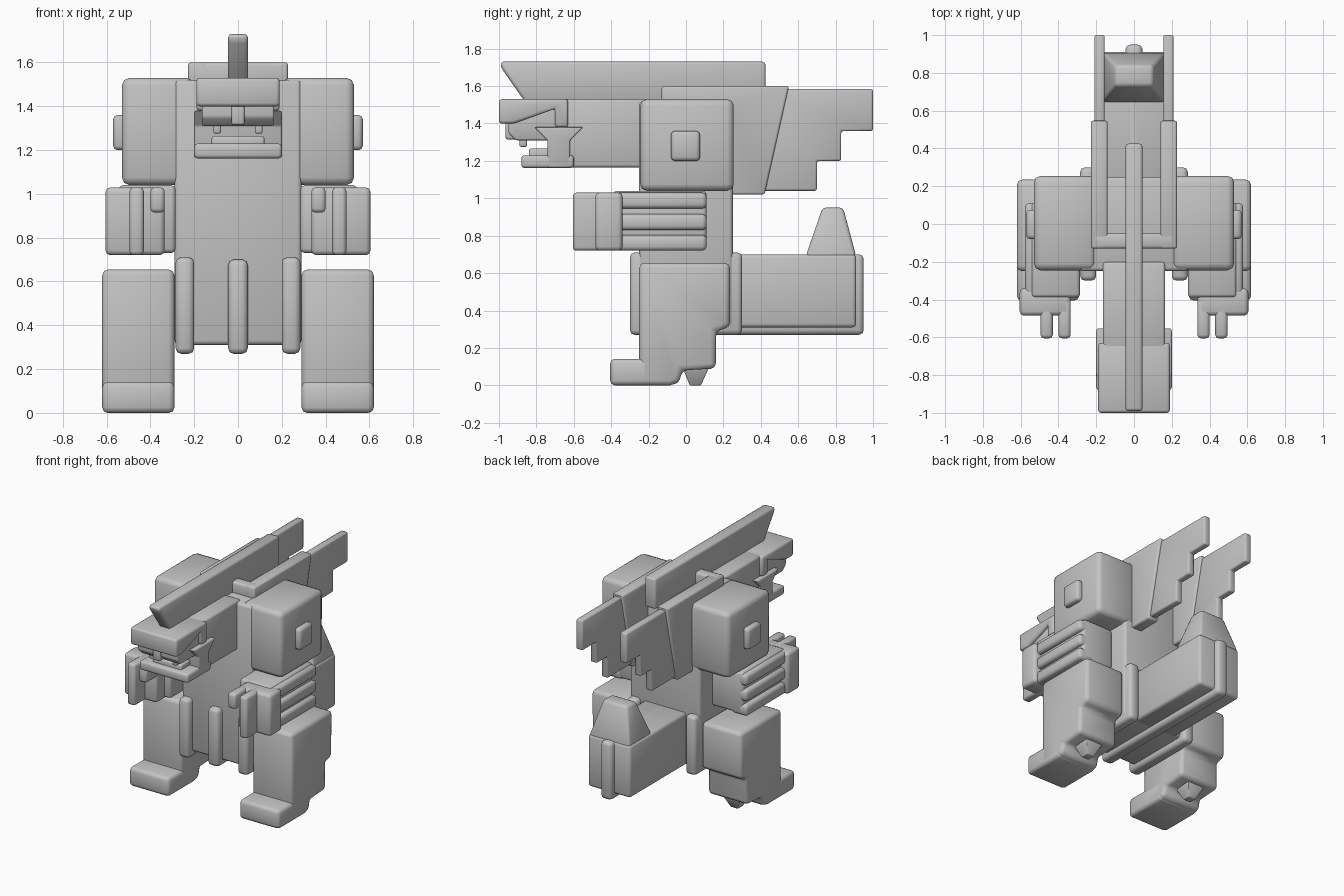
import bpy, bmesh, math

grey = bpy.data.materials.new("light grey")
grey.diffuse_color = (0.55, 0.55, 0.55, 1)


def finish(bm, name, bevel, segments=2):
    """Round the edges, smooth the roundings and make the object."""
    bmesh.ops.recalc_face_normals(bm, faces=bm.faces)
    if bevel:
        bmesh.ops.bevel(bm, geom=list(bm.edges), offset=bevel, segments=segments,
                        profile=0.5, affect='EDGES', clamp_overlap=True)
    bm.normal_update()
    for f in bm.faces:
        f.smooth = True
    for e in bm.edges:
        e.smooth = len(e.link_faces) == 2 and e.calc_face_angle(0) < math.radians(50)
    me = bpy.data.meshes.new(name)
    bm.to_mesh(me)
    bm.free()
    me.materials.append(grey)
    ob = bpy.data.objects.new(name, me)
    bpy.context.collection.objects.link(ob)
    return ob


def prism(name, pts, x0, x1, bevel=0.02, mirror=False):
    """Side profile (y, z) extruded from x0 to x1, optionally on both sides."""
    for s in ((1, -1) if mirror else (1,)):
        bm = bmesh.new()
        a = [bm.verts.new((s * x0, y, z)) for y, z in pts]
        b = [bm.verts.new((s * x1, y, z)) for y, z in pts]
        bm.faces.new(a)
        bm.faces.new(b[::-1])
        n = len(pts)
        for i in range(n):
            j = (i + 1) % n
            bm.faces.new((a[i], b[i], b[j], a[j]))
        tag = ("_left" if s > 0 else "_right") if mirror else ""
        finish(bm, name + tag, bevel)


def box(name, x0, x1, y0, y1, z0, z1, bevel=0.02, mirror=False):
    prism(name, [(y0, z0), (y1, z0), (y1, z1), (y0, z1)], x0, x1, bevel, mirror)


def frustum(name, low, z0, high, z1, bevel=0.01):
    """Tapered block between two rectangles (x0, x1, y0, y1)."""
    bm = bmesh.new()
    rings = []
    for (x0, x1, y0, y1), z in ((low, z0), (high, z1)):
        rings.append([bm.verts.new((x, y, z)) for x, y in
                      ((x0, y0), (x1, y0), (x1, y1), (x0, y1))])
    a, b = rings
    bm.faces.new(a[::-1])
    bm.faces.new(b)
    for i in range(4):
        j = (i + 1) % 4
        bm.faces.new((a[i], a[j], b[j], b[i]))
    finish(bm, name, bevel)


# Body and shoulders
box("torso", -0.29, 0.29, -0.25, 0.25, 0.31, 1.52, 0.02)
box("shoulder", 0.2, 0.53, -0.245, 0.255, 1.04, 1.53, 0.035, True)
box("shoulder_stud", 0.5, 0.57, -0.08, 0.075, 1.2, 1.36, 0.02, True)

# Belly ribs, the middle one running under the tail
box("side_rib", 0.2, 0.285, -0.3, 0.3, 0.27, 0.71, 0.025, True)
box("middle_rib", -0.045, 0.045, -0.3, 0.95, 0.27, 0.7, 0.025)

# Tail with its tapered stump
box("tail", -0.175, 0.175, 0.2, 0.91, 0.31, 0.7, 0.02)
frustum("tail_spike", (-0.17, 0.17, 0.64, 0.91), 0.69, (-0.1, 0.1, 0.73, 0.84), 0.95, 0.018)

# Wings: yoke, base plates and stepped feathers
box("wing_yoke", -0.22, 0.22, -0.13, -0.05, 1.48, 1.6, 0.015)
prism("wing_base", [(-0.13, 1.6), (0.55, 1.6), (0.42, 1.02), (0.2, 1.02),
                    (0.2, 1.48), (-0.13, 1.48)], 0.14, 0.228, 0.012, True)
prism("wing_feathers", [(0.4, 1.585), (1.0, 1.585), (1.0, 1.36), (0.83, 1.36),
                        (0.83, 1.2), (0.7, 1.2), (0.7, 1.04), (0.4, 1.04)],
      0.155, 0.21, 0.012, True)

# Crest running over the head and back
prism("crest", [(-0.99, 1.73), (0.425, 1.73), (0.425, 1.5), (-0.85, 1.5),
                (-0.99, 1.7)], -0.045, 0.045, 0.015)

# Neck and head
box("neck", -0.165, 0.165, -0.66, -0.2, 1.165, 1.53, 0.015)
prism("brow", [(-1.0, 1.53), (-0.63, 1.53), (-0.63, 1.38), (-0.7, 1.38),
               (-0.7, 1.48), (-0.92, 1.4), (-1.0, 1.4)], -0.19, 0.19, 0.015)
prism("upper_lip", [(-0.95, 1.42), (-0.93, 1.48), (-0.64, 1.5), (-0.64, 1.31),
                    (-0.91, 1.31), (-0.95, 1.35)], -0.165, 0.165, 0.01)
box("nose_ridge", -0.03, 0.03, -0.965, -0.85, 1.315, 1.42, 0.01)
prism("cheek", [(-0.81, 1.38), (-0.55, 1.38), (-0.62, 1.31), (-0.62, 1.165),
                (-0.74, 1.165), (-0.74, 1.31)], -0.2, 0.2, 0.008)
box("lower_jaw", -0.2, 0.2, -0.88, -0.6, 1.162, 1.23, 0.015)
box("lower_teeth", -0.12, 0.12, -0.84, -0.72, 1.2, 1.265, 0.01)
box("fang", 0.078, 0.112, -0.89, -0.85, 1.275, 1.33, 0.008, True)

# Arms: core, three outer ridges, hand and fingers
box("forearm", 0.285, 0.545, -0.39, 0.11, 0.73, 1.04, 0.02, True)
for z in (0.72, 0.83, 0.945):
    box("arm_ridge", 0.45, 0.578, -0.38, 0.11, z, z + 0.085, 0.022, True)
box("hand", 0.335, 0.605, -0.485, -0.34, 0.72, 1.03, 0.022, True)
box("finger", 0.43, 0.495, -0.605, -0.4, 0.72, 1.03, 0.018, True)
box("thumb", 0.335, 0.4, -0.605, -0.4, 0.915, 1.03, 0.018, True)

# Legs with feet and a heel spike
prism("leg", [(-0.25, 0.655), (0.235, 0.655), (0.235, 0.31), (0.16, 0.29),
              (0.16, 0.09), (-0.02, 0.08), (-0.04, 0.005), (-0.25, 0.005)],
      0.29, 0.62, 0.028, True)
box("foot", 0.29, 0.62, -0.405, -0.06, 0.0, 0.142, 0.025, True)
for s, side in ((1, "left"), (-1, "right")):
    c = 0.455 * s
    frustum("heel_spike_" + side, (c - 0.03, c + 0.03, 0.02, 0.08), 0.0,
            (c - 0.075, c + 0.075, -0.02, 0.125), 0.1, 0.004)
